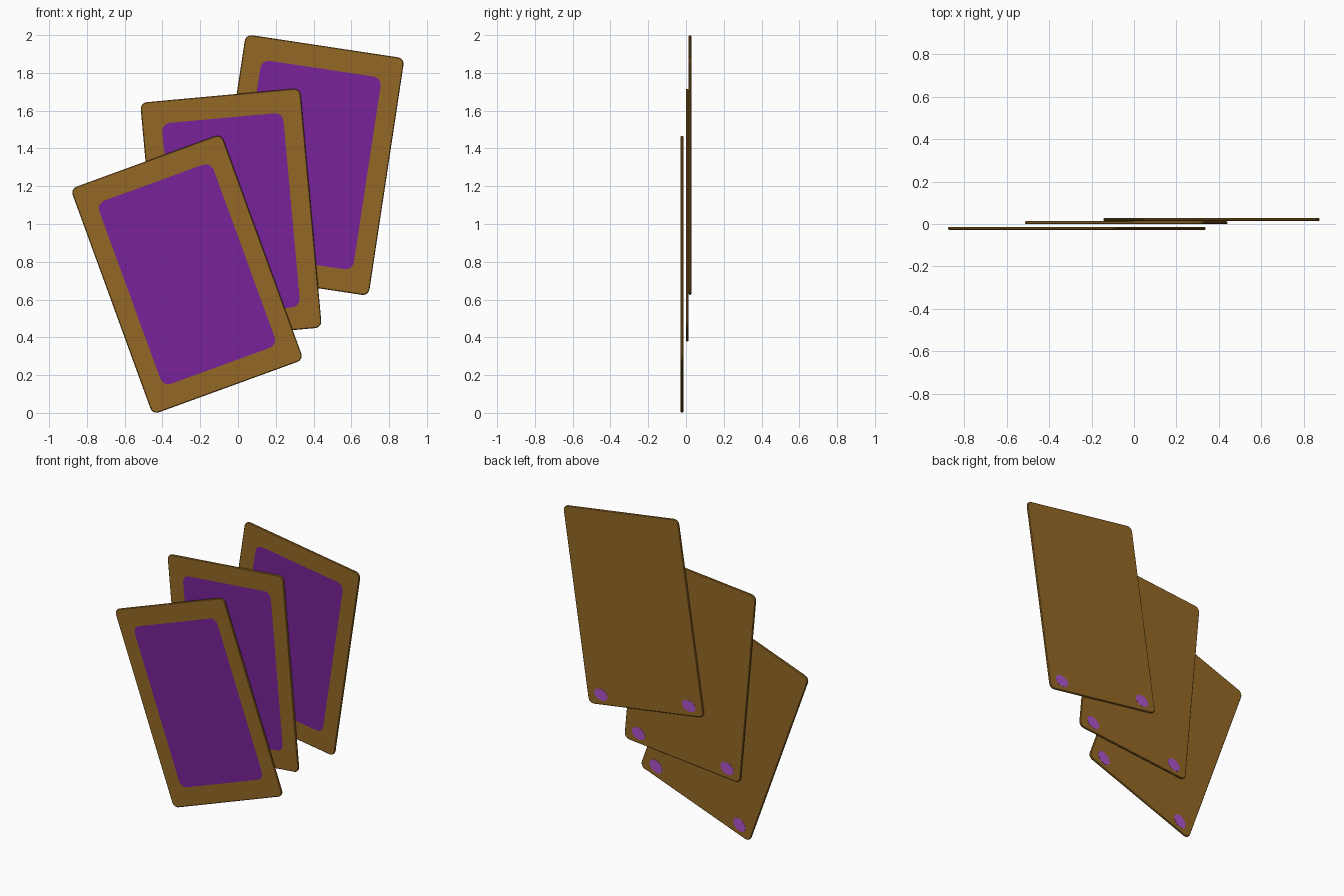
import bpy, bmesh, math
from mathutils import Matrix

if "Cube" in bpy.data.objects:
    bpy.data.objects.remove(bpy.data.objects["Cube"])


def material(name, rgb):
    m = bpy.data.materials.new(name)
    m.diffuse_color = (*rgb, 1)
    m.use_nodes = True
    m.node_tree.nodes["Principled BSDF"].inputs["Base Color"].default_value = m.diffuse_color
    return m


BROWN = material("card brown", (0.296, 0.141, 0.0185))
PURPLE = material("panel purple", (0.184, 0.016, 0.319))
LIGHT = material("spot light purple", (0.42, 0.09, 0.60))

HW, HH, T, B, R = 0.425, 0.636, 0.007, 0.004, 0.035   # half sizes, bevel, corner


def rounded(hw, hh, r, y, n=5):
    """Rounded rectangle in the xz plane."""
    pts = []
    for k, (sx, sz) in enumerate([(1, 1), (-1, 1), (-1, -1), (1, -1)]):
        for i in range(n + 1):
            a = math.pi / 2 * (k + i / n)
            pts.append((sx * (hw - r) + r * math.cos(a), y,
                        sz * (hh - r) + r * math.sin(a)))
    return pts


def oval(cx, cz, rx, rz, tilt, y, n=16):
    pts = []
    for i in range(n):
        a = 2 * math.pi * i / n
        x, z = rx * math.cos(a), rz * math.sin(a)
        pts.append((cx + x * math.cos(tilt) - z * math.sin(tilt), y,
                    cz + x * math.sin(tilt) + z * math.cos(tilt)))
    return pts


def loft(name, loops, mats, place, first_cap=0):
    """Skin successive loops, cap both ends."""
    bm = bmesh.new()
    rings = [[bm.verts.new(p) for p in loop] for loop in loops]
    for a, b in zip(rings, rings[1:]):
        for i in range(len(a)):
            j = (i + 1) % len(a)
            bm.faces.new((a[i], a[j], b[j], b[i]))
    bm.faces.new(rings[0]).material_index = first_cap
    bm.faces.new(rings[-1])
    bmesh.ops.recalc_face_normals(bm, faces=bm.faces[:])
    mesh = bpy.data.meshes.new(name)
    bm.to_mesh(mesh)
    bm.free()
    for m in mats:
        mesh.materials.append(m)
    ob = bpy.data.objects.new(name, mesh)
    ob.matrix_world = place
    bpy.context.collection.objects.link(ob)
    return ob


# Three fanned cards: name, x, y, z, tilt in degrees
for name, x, y, z, tilt in [("front", -0.27, -0.021, 0.734, 20),
                            ("middle", -0.037, 0.006, 1.047, 5.2),
                            ("rear", 0.366, 0.021, 1.312, -8.6)]:
    place = Matrix.Translation((x, y, z)) @ Matrix.Rotation(-math.radians(tilt), 4, 'Y')
    # card body with purple panel cut into the front face
    loft(name + "_card", [
        rounded(0.322, 0.516, 0.045, -T),
        rounded(HW - B, HH - B, R - B, -T),
        rounded(HW, HH, R, -T + B),
        rounded(HW, HH, R, T - B),
        rounded(HW - B, HH - B, R - B, T)], [BROWN, PURPLE], place, 1)
    # two spots at the lower corners of the back
    for side, sx in (("left", -1), ("right", 1)):
        loft(name + "_spot_" + side,
             [oval(sx * 0.325, -0.57, 0.05, 0.037, math.radians(20), yy)
              for yy in (T - 0.001, T + 0.001)], [LIGHT], place)
